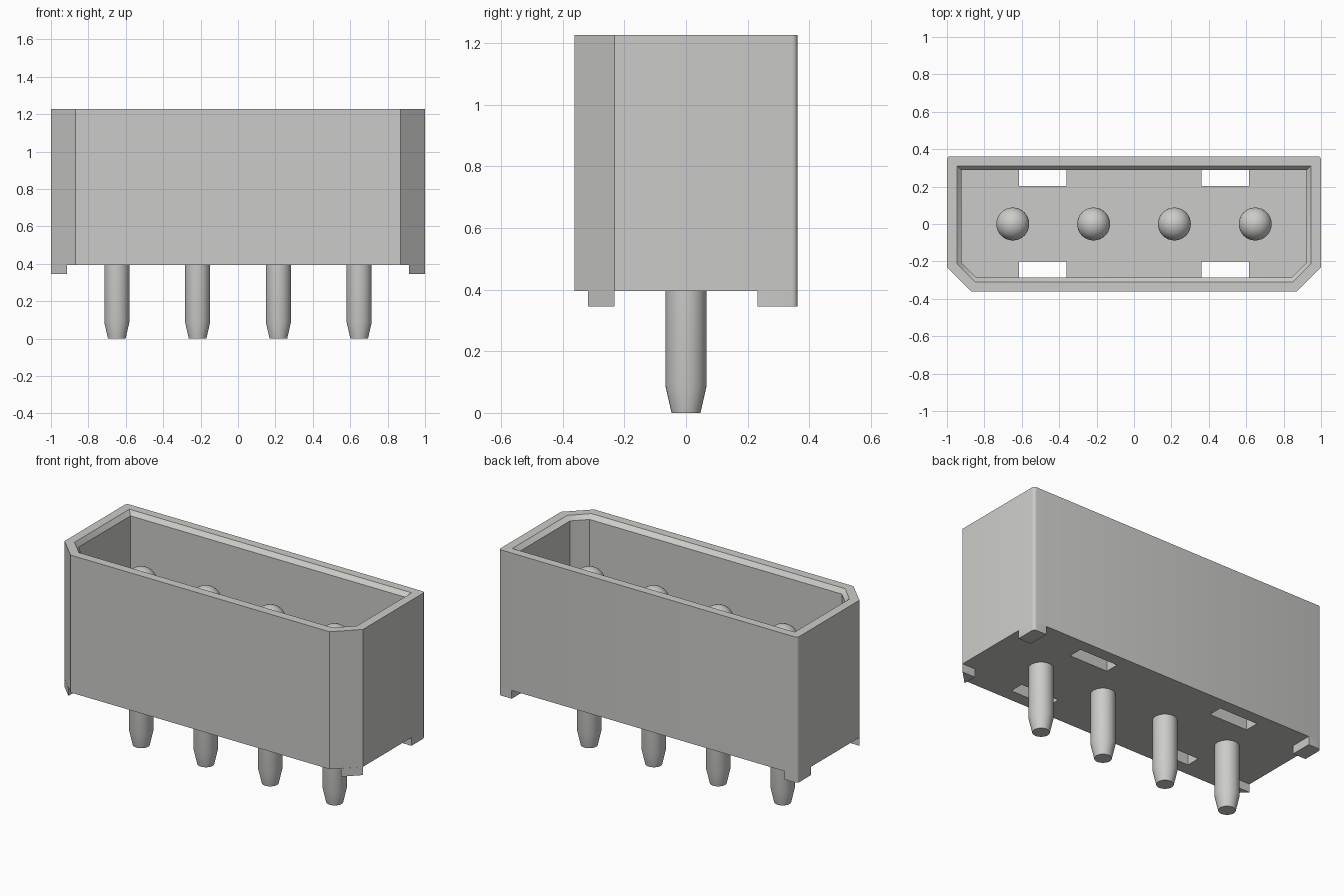
import bpy, bmesh, math

cube = bpy.data.objects.get("Cube")
if cube:
    bpy.data.objects.remove(cube, do_unlink=True)

GREY = (0.6, 0.6, 0.58, 1)
mat = bpy.data.materials.new("light grey")
mat.use_nodes = True
mat.diffuse_color = GREY
mat.node_tree.nodes["Principled BSDF"].inputs["Base Color"].default_value = GREY

BASE, TOP, FLOOR, FOOT = 0.395, 1.227, 0.56, 0.345
BACK, FRONT, ROUND = 0.362, -0.362, 0.018


def loft(name, loops):
    """Solid from stacked outlines; loops is a list of (points, z)."""
    bm = bmesh.new()
    rings = [[bm.verts.new((x, y, z)) for x, y in pts] for pts, z in loops]
    bm.faces.new(rings[0][::-1])
    bm.faces.new(rings[-1])
    for lo, hi in zip(rings, rings[1:]):
        for i in range(len(lo)):
            j = (i + 1) % len(lo)
            bm.faces.new((lo[i], lo[j], hi[j], hi[i]))
    bmesh.ops.recalc_face_normals(bm, faces=bm.faces[:])
    mesh = bpy.data.meshes.new(name)
    bm.to_mesh(mesh)
    bm.free()
    mesh.materials.append(mat)
    obj = bpy.data.objects.new(name, mesh)
    bpy.context.collection.objects.link(obj)
    return obj


def smooth(obj):
    bpy.ops.object.select_all(action='DESELECT')
    obj.select_set(True)
    bpy.context.view_layer.objects.active = obj
    bpy.ops.object.shade_smooth_by_angle(angle=math.radians(35))


def cut(obj, cutter):
    bpy.context.view_layer.objects.active = obj
    mod = obj.modifiers.new("cut", 'BOOLEAN')
    mod.operation = 'DIFFERENCE'
    mod.solver = 'EXACT'
    mod.object = cutter
    bpy.ops.object.modifier_apply(modifier=mod.name)
    bpy.data.objects.remove(cutter, do_unlink=True)


def corner():
    """Rounded back corner on the +x side, running from side to back."""
    return [(1 - ROUND + ROUND * math.cos(a), BACK - ROUND + ROUND * math.sin(a))
            for a in (math.pi / 8 * k for k in range(5))]


def mirrored(half):
    return half + [(-x, y) for x, y in reversed(half)]


def rect(x0, x1, y0, y1):
    return [(x0, y0), (x1, y0), (x1, y1), (x0, y1)]


# Housing with chamfered front corners and rounded back corners
outline = mirrored([(0.868, FRONT), (1, -0.232)] + corner())
housing = loft("housing", [(outline, BASE), (outline, TOP)])

# Cavity with a lead-in bevel at the rim
inner = mirrored([(0.845, -0.285), (0.922, -0.208), (0.922, 0.288)])
rim = mirrored([(0.85, -0.309), (0.946, -0.213), (0.946, 0.311)])
cut(housing, loft("cavity_cutter",
                  [(inner, FLOOR), (inner, TOP - 0.025), (rim, TOP), (rim, TOP + 0.1)]))

# Four slots through the floor
for side in (-1, 1):
    for y0, y1 in ((-0.285, -0.2), (0.203, 0.288)):
        pts = rect(side * 0.4875 - 0.1275, side * 0.4875 + 0.1275, y0, y1)
        cut(housing, loft("slot_cutter", [(pts, BASE - 0.1), (pts, FLOOR + 0.05)]))
smooth(housing)

# Standoff feet at the four corners
back_foot = [(0.914, 0.232), (1, 0.232)] + corner() + [(0.914, BACK)]
front_foot = [(0.914, -0.318), (1, -0.232), (0.914, -0.232)]
for place, pts in (("back", back_foot), ("front", front_foot)):
    for side, s in (("left", 1), ("right", -1)):
        flipped = [(s * x, y) for x, y in pts]
        smooth(loft(f"{place}_{side}_foot", [(flipped, FOOT), (flipped, BASE)]))

# Contact pins: tapered tail, straight shank, thicker domed contact
R, CENTRE = 0.088, 0.985
profile = [(0.047, 0), (0.067, 0.088), (0.067, BASE + 0.05), (R, BASE + 0.05)]
profile += [(R * math.cos(a), CENTRE + R * math.sin(a))
            for a in (math.pi / 2 * k / 10 for k in range(10))]
profile.append((0.004, CENTRE + R))
for n in range(4):
    cx = (n - 1.5) * 0.432
    rings = [([(cx + r * math.cos(k * math.pi / 16), r * math.sin(k * math.pi / 16))
               for k in range(32)], z) for r, z in profile]
    smooth(loft(f"pin_{n + 1}", rings))
